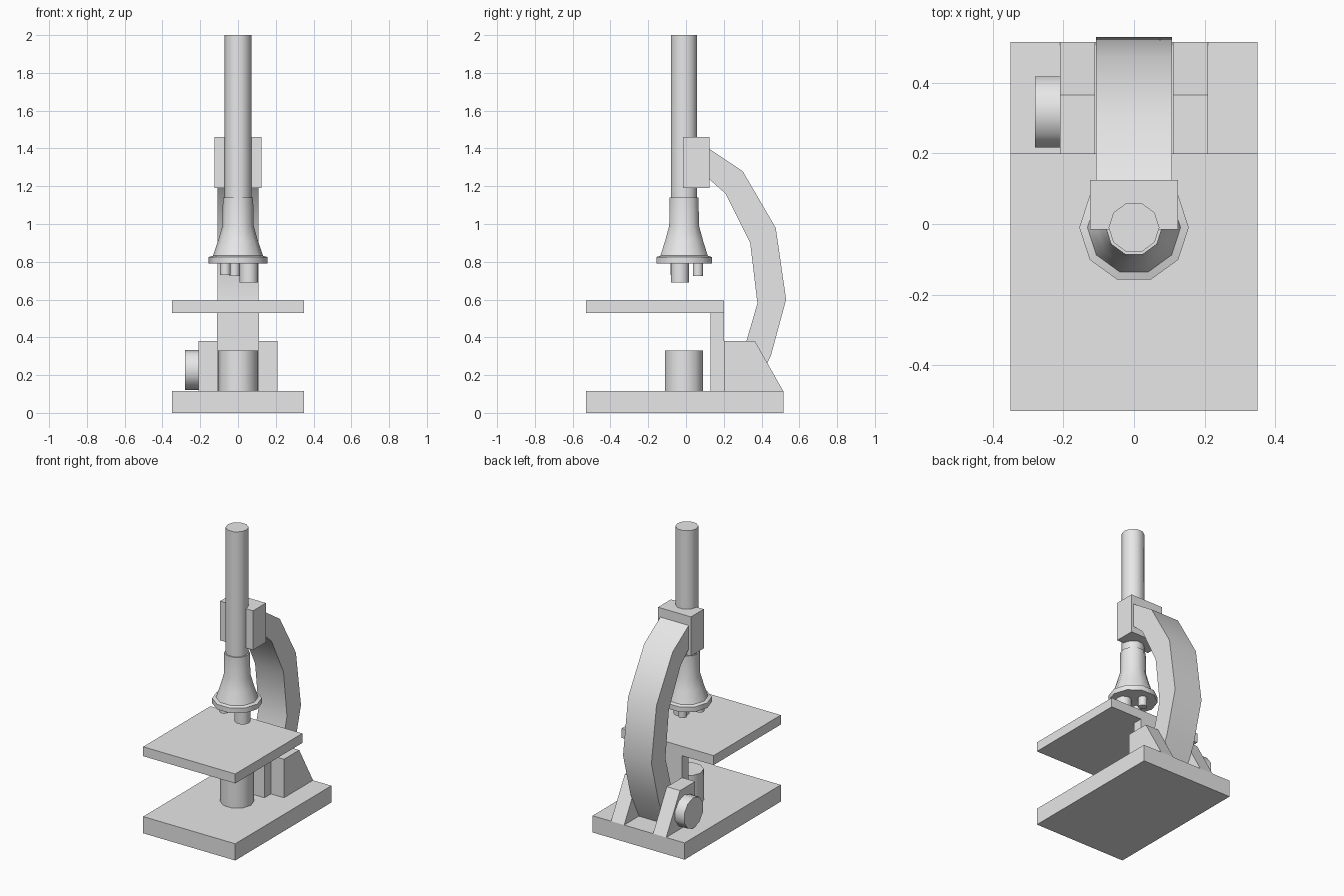
import bpy, bmesh, math
from mathutils import Matrix, Vector

cube = bpy.data.objects.get("Cube")
if cube:
    bpy.data.objects.remove(cube, do_unlink=True)

grey = bpy.data.materials.new("light_grey")
grey.use_nodes = True
grey.diffuse_color = (0.8, 0.8, 0.8, 1)
grey.node_tree.nodes["Principled BSDF"].inputs["Base Color"].default_value = grey.diffuse_color

SIDES = 10
AXIS_Y = -0.01  # optical axis


def finish(name, bm, smooth=False):
    bmesh.ops.recalc_face_normals(bm, faces=bm.faces)
    mesh = bpy.data.meshes.new(name)
    bm.to_mesh(mesh)
    bm.free()
    obj = bpy.data.objects.new(name, mesh)
    mesh.materials.append(grey)
    bpy.context.collection.objects.link(obj)
    if smooth:
        bpy.ops.object.select_all(action='DESELECT')
        obj.select_set(True)
        bpy.context.view_layer.objects.active = obj
        bpy.ops.object.shade_smooth_by_angle(angle=math.radians(42))
    return obj


def box(name, x, y, z):
    bm = bmesh.new()
    bmesh.ops.create_cube(bm, size=1)
    for v in bm.verts:
        v.co = [lo + (c + 0.5) * (hi - lo) for c, (lo, hi) in zip(v.co, (x, y, z))]
    return finish(name, bm)


def side_prism(name, outline, x0, x1, smooth=False):
    """Extrude a (y, z) outline along x."""
    bm = bmesh.new()
    face = bm.faces.new([bm.verts.new((x0, y, z)) for y, z in outline])
    ext = bmesh.ops.extrude_face_region(bm, geom=[face])
    moved = [g for g in ext["geom"] if isinstance(g, bmesh.types.BMVert)]
    bmesh.ops.translate(bm, verts=moved, vec=(x1 - x0, 0, 0))
    return finish(name, bm, smooth)


def turned(name, profile, centre, turn=Matrix()):
    """Stack rings from (radius, height) points, capped at both ends."""
    bm = bmesh.new()
    rings = []
    for r, h in profile:
        rings.append([bm.verts.new((r * math.cos(math.tau * i / SIDES),
                                    r * math.sin(math.tau * i / SIDES), h))
                      for i in range(SIDES)])
    for a, b in zip(rings, rings[1:]):
        for i in range(SIDES):
            j = (i + 1) % SIDES
            bm.faces.new((a[i], a[j], b[j], b[i]))
    bm.faces.new(rings[0][::-1])
    bm.faces.new(rings[-1])
    bm.transform(Matrix.Translation(Vector(centre)) @ turn)
    return finish(name, bm, True)


# Base, stage and the post that carries the stage
box("base", (-0.35, 0.35), (-0.53, 0.515), (0, 0.115))
box("stage", (-0.35, 0.35), (-0.53, 0.2), (0.53, 0.595))
box("stage_post", (-0.11, 0.11), (0.13, 0.2), (0.115, 0.53))

# Wedge supports on both sides of the arm
wedge = [(0.2, 0.115), (0.515, 0.115), (0.365, 0.38), (0.2, 0.38)]
for side, name in ((-1, "right_support"), (1, "left_support")):
    side_prism(name, wedge, side * 0.11, side * 0.21)

# Curved arm
outer = [(0.12, 1.4), (0.3, 1.28), (0.475, 0.98), (0.53, 0.6), (0.45, 0.305), (0.355, 0.115)]
inner = [(0.12, 1.24), (0.21, 1.16), (0.34, 0.9), (0.378, 0.58), (0.32, 0.38), (0.23, 0.115)]
side_prism("arm", outer + inner[::-1], -0.108, 0.108, True)

# Clamp and focus knob
box("tube_clamp", (-0.125, 0.125), (-0.015, 0.125), (1.19, 1.46))
turned("focus_knob", [(0.106, -0.07), (0.106, 0)], (-0.21, 0.317, 0.228),
       Matrix.Rotation(math.pi / 2, 4, 'Y'))

# Optical tube, flared nosepiece and light below the stage
turned("eyepiece_tube", [(0.072, 1.1), (0.072, 2)], (0, AXIS_Y, 0))
turned("nosepiece", [(0.155, 0.79), (0.155, 0.825), (0.132, 0.832), (0.106, 0.91),
                     (0.083, 0.99), (0.08, 1.14)], (0, AXIS_Y, 0))
turned("lamp", [(0.105, 0.115), (0.105, 0.33)], (0, AXIS_Y, 0))

# Objectives
for name, x, y, r, low in (("large_objective", 0.057, -0.032, 0.05, 0.69),
                           ("rear_objective", -0.018, 0.063, 0.028, 0.725),
                           ("front_objective", -0.067, -0.056, 0.028, 0.73)):
    turned(name, [(r, low), (r, 0.8)], (x, y, 0))
